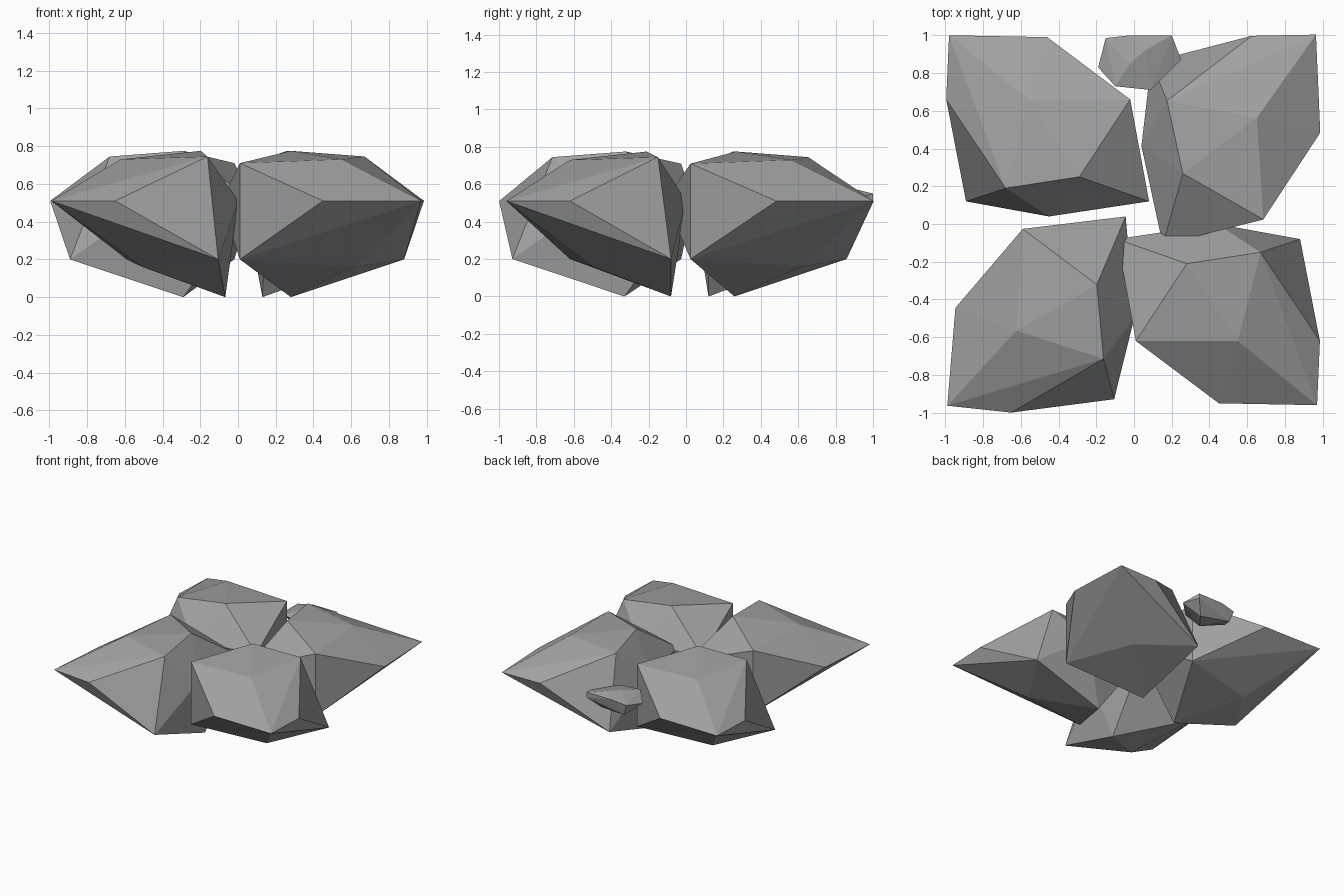
import bpy
import bmesh
from math import radians
from mathutils import Matrix, Vector

default_cube = bpy.data.objects.get("Cube")
if default_cube:
    bpy.data.objects.remove(default_cube, do_unlink=True)


def make_material(name, colour):
    material = bpy.data.materials.new(name)
    material.use_nodes = True
    material.diffuse_color = colour
    material.node_tree.nodes["Principled BSDF"].inputs["Base Color"].default_value = colour
    return material


def faceted_stone(name, corners, material):
    """Wrap a few corner points in a convex, flat-faced stone."""
    bm = bmesh.new()
    for corner in corners:
        bm.verts.new(corner)
    hull = bmesh.ops.convex_hull(bm, input=bm.verts)
    spare = [item for item in set(hull["geom_interior"] + hull["geom_unused"])
             if isinstance(item, bmesh.types.BMVert)]
    bmesh.ops.delete(bm, geom=spare, context="VERTS")
    bmesh.ops.recalc_face_normals(bm, faces=bm.faces)
    mesh = bpy.data.meshes.new(name)
    bm.to_mesh(mesh)
    bm.free()
    mesh.materials.append(material)
    stone = bpy.data.objects.new(name, mesh)
    bpy.context.collection.objects.link(stone)
    return stone


def place_copy(source, name, angle, shift):
    """Turn a copy of a stone about the vertical axis and move it."""
    copy = bpy.data.objects.new(name, source.data)
    copy.matrix_world = (Matrix.Translation(Vector(shift))
                         @ Matrix.Rotation(radians(angle), 4, "Z"))
    bpy.context.collection.objects.link(copy)
    return copy


stone_grey = make_material("stone grey", (0.36, 0.36, 0.36, 1))

# Large boulder: crown, widest ring, then underside
crown = [(.01, -.62, .71), (.28, -.21, .775), (.67, -.15, .745), (.55, -.62, .73)]
widest_ring = [(.97, -.96, .51), (.985, -.62, .51), (.45, -.95, .51),
               (.44, 0, .51), (-.09, -.08, .51)]
underside = [(.88, -.08, .2), (.01, -.62, .2), (.61, -.5, .16), (.28, -.08, 0)]
boulder = faceted_stone("front_left_boulder", crown + widest_ring + underside, stone_grey)

# The same boulder turned into the other three corners
place_copy(boulder, "front_right_boulder", -93.6, (.03, -.055, 0))
place_copy(boulder, "back_right_boulder", 180, (-.01, .04, 0))
place_copy(boulder, "back_left_boulder", 93.6, (.067, -.025, 0))

# Small pebble wedged between the two back boulders
pebble_top = [(-.1, .73, .55), (.09, .71, .53), (.2, 1, .55),
              (-.02, 1, .55), (-.02, .85, .57), (.06, .92, .57)]
pebble_rim = [(-.19, .83, .5), (.25, .87, .51), (.2, 1, .51), (-.15, .985, .53)]
pebble_base = [(-.12, .97, .44), (.12, .92, .42), (.03, .8, .42)]
faceted_stone("back_pebble", pebble_top + pebble_rim + pebble_base, stone_grey)
